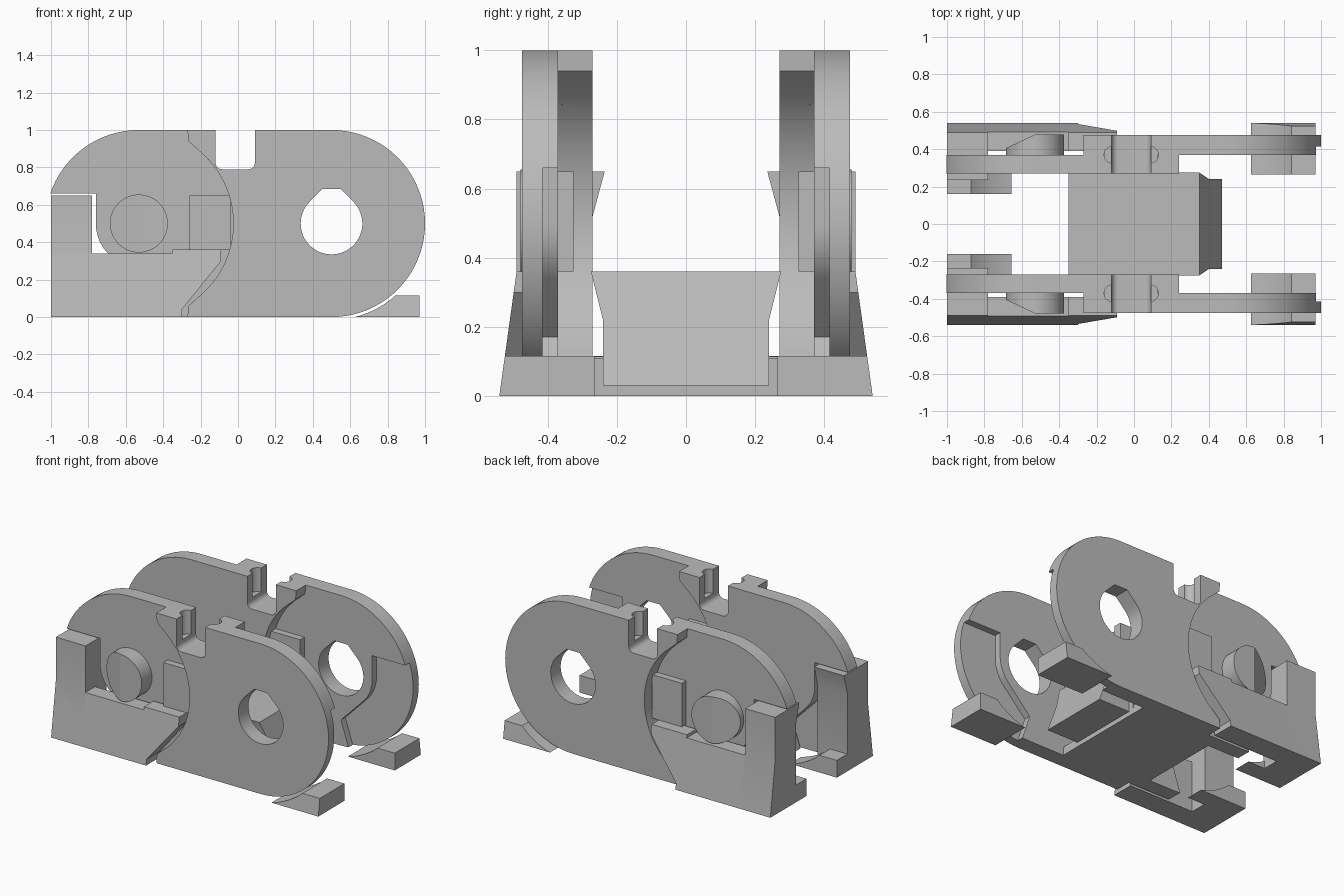
import bpy, bmesh, math
from mathutils import Vector

cube = bpy.data.objects.get("Cube")
if cube:
    bpy.data.objects.remove(cube, do_unlink=True)

steel = bpy.data.materials.new("light_grey_steel")
steel.use_nodes = True
steel.diffuse_color = (0.5, 0.5, 0.5, 1)
steel.node_tree.nodes["Principled BSDF"].inputs["Base Color"].default_value = (0.5, 0.5, 0.5, 1)

PIN = (-0.53, 0.5)
HOLE = (0.5, 0.5)


def arc(c, r, a0, a1, n=24):
    steps = [math.radians(a0 + (a1 - a0) * i / n) for i in range(n + 1)]
    return [(c[0] + r * math.cos(a), c[1] + r * math.sin(a)) for a in steps]


def swap_ends(pts):
    # the two ends of the link are counterparts about the middle of its pitch
    return [(-0.03 - x, z) for x, z in pts]


def extrude(name, pts, lo, hi, axis="y"):
    """Extrude an xz outline along y, a yz outline along x, or an xy one along z."""
    place = {"y": lambda p, d: (p[0], d, p[1]),
             "x": lambda p, d: (d, p[0], p[1]),
             "z": lambda p, d: (p[0], p[1], d)}[axis]
    bm = bmesh.new()
    a = [bm.verts.new(place(p, lo)) for p in pts]
    b = [bm.verts.new(place(p, hi)) for p in pts]
    bm.faces.new(a)
    bm.faces.new(b[::-1])
    for i in range(len(pts)):
        j = (i + 1) % len(pts)
        bm.faces.new((a[i], b[i], b[j], a[j]))
    bmesh.ops.recalc_face_normals(bm, faces=bm.faces)
    mesh = bpy.data.meshes.new(name)
    bm.to_mesh(mesh)
    bm.free()
    ob = bpy.data.objects.new(name, mesh)
    bpy.context.collection.objects.link(ob)
    mesh.materials.append(steel)
    return ob


def cut(ob, cutter):
    cutter.hide_render = True
    mod = ob.modifiers.new("cut", "BOOLEAN")
    mod.operation, mod.solver, mod.object = "DIFFERENCE", "EXACT", cutter
    bpy.context.view_layer.objects.active = ob
    bpy.ops.object.modifier_apply(modifier=mod.name)


def finish(ob, mirror=True):
    bpy.ops.object.select_all(action="DESELECT")
    ob.select_set(True)
    bpy.context.view_layer.objects.active = ob
    bpy.ops.object.shade_smooth_by_angle(angle=math.radians(25))
    if mirror:
        mod = ob.modifiers.new("both_sides", "MIRROR")
        mod.use_axis = (False, True, False)
        mod.use_mirror_merge = False
        bpy.context.view_layer.objects.active = ob
        bpy.ops.object.modifier_apply(modifier=mod.name)


def flank(z):
    # sloping outer flank of the guards
    return 0.54 - 0.05 * min(z, 0.36) / 0.36


def slope_flank(ob):
    top = max(v.co.y for v in ob.data.vertices)
    for v in ob.data.vertices:
        if v.co.y > top - 0.001:
            v.co.y = flank(v.co.z)


# side plates: outer one carries the hole, inner one the pin
hole_outline = ([(-0.27, 1), (-0.265, 0.94)] + arc(PIN, 0.505, 47, -47)
                + [(-0.265, 0.06), (-0.27, 0)] + arc(HOLE, 0.5, -90, 90, 40))
pin_outline = ([(0.24, 1), (0.235, 0.94)] + arc(HOLE, 0.505, 133, 227)
               + [(0.235, 0.06), (0.24, 0)] + arc(PIN, 0.5, 270, 90, 40))
hole_plate = extrude("hole_plate", hole_outline, 0.37, 0.475)
pin_plate = extrude("pin_plate", pin_outline, 0.27, 0.37)

# cutters
relief = ([(-1.2, 0.66), (-0.76, 0.66)] + arc(PIN, 0.23, 180, 225, 8)
          + [(-0.53, 0.17), (-0.62, -0.1), (-1.2, -0.1)])
notch = ([(-0.12, 1.1)] + arc((-0.085, 0.825), 0.035, 180, 270, 6)
         + arc((0.055, 0.825), 0.035, 270, 360, 6) + [(0.09, 1.1)])
teardrop = arc(HOLE, 0.165, 135, 405, 32) + [(0.548, 0.685), (0.452, 0.685)]
helpers = [
    extrude("pin_plate_relief_cutter", relief, 0.2, 0.45),
    extrude("hole_plate_relief_cutter", swap_ends(relief), 0.3, 0.415),
    extrude("hole_cutter", teardrop, 0.3, 0.6),
    extrude("notch_cutter", notch, 0.2, 0.6),
]
cut(pin_plate, helpers[0])
cut(hole_plate, helpers[1])
cut(hole_plate, helpers[2])
for plate in (hole_plate, pin_plate):
    cut(plate, helpers[3])
# small sockets in the notch walls
for x in (-0.115, 0.085):
    socket = extrude("socket_cutter", arc((x, 0.37), 0.045, 0, 345, 23), 0.84, 1.1, "z")
    helpers.append(socket)
    for plate in (hole_plate, pin_plate):
        cut(plate, socket)
for plate in (hole_plate, pin_plate):
    finish(plate)

# raised stop blocks beside the plate steps
stop = [(-0.26, 0.36), (-0.04, 0.36), (-0.04, 0.65), (-0.26, 0.65)]
finish(extrude("outer_stop", stop, 0.36, 0.415))
finish(extrude("inner_stop", swap_ends(stop), 0.325, 0.38))

# pin with its front half bevelled
pin = extrude("pin", arc(PIN, 0.155, 0, 352.5, 47), 0.36, 0.478)
bm = bmesh.new()
bm.from_mesh(pin.data)
res = bmesh.ops.bisect_plane(
    bm, geom=bm.verts[:] + bm.edges[:] + bm.faces[:],
    plane_co=Vector((PIN[0], 0.478, 0)), plane_no=Vector((-0.07, 0.15, 0)).normalized(),
    clear_outer=True)
rim = [e for e in bm.edges if e.is_boundary]
bmesh.ops.holes_fill(bm, edges=rim, sides=0)
bmesh.ops.recalc_face_normals(bm, faces=bm.faces)
bm.to_mesh(pin.data)
bm.free()
finish(pin)

# guard around the pin: low wall and end upright
guard = [(-1, 0), (-0.3, 0), (-0.3, 0.04), (-0.09, 0.3), (-0.09, 0.36),
         (-0.35, 0.36), (-0.35, 0.34), (-1, 0.34)]
wall = extrude("guard_wall", guard, 0.39, 0.54)
slope_flank(wall)
finish(wall)
upright = [(0.235, 0.65), (0.49, 0.65), (0.49, 0.36), (0.54, 0), (0.27, 0), (0.27, 0.52)]
finish(extrude("guard_upright", upright, -1, -0.78, "x"))

# ground pads hollowed to clear the round plate ends
pad = arc(HOLE, 0.515, -76, -48.4, 10) + [(0.97, 0.115), (0.97, 0)]
hole_pad = extrude("hole_end_pad", pad, 0.265, 0.54)
slope_flank(hole_pad)
finish(hole_pad)
finish(extrude("pin_end_pad", swap_ends(pad), 0.16, 0.28))

# cross bar with a sloping nose, and the floor joining both sides
half = [(0.24, 0.03), (0.24, 0.22), (0.275, 0.36)]
bar = extrude("cross_bar", half + [(-y, z) for y, z in half[::-1]], -0.35, 0.35, "x")
for v in bar.data.vertices:
    if v.co.x > 0:
        v.co.x += 0.12 * (0.36 - v.co.z) / 0.33
finish(bar, False)
floor = [(-0.35, 0), (0.24, 0), (0.24, 0.11), (-0.35, 0.11)]
finish(extrude("floor", floor, -0.275, 0.275), False)

for h in helpers:
    bpy.data.objects.remove(h, do_unlink=True)
